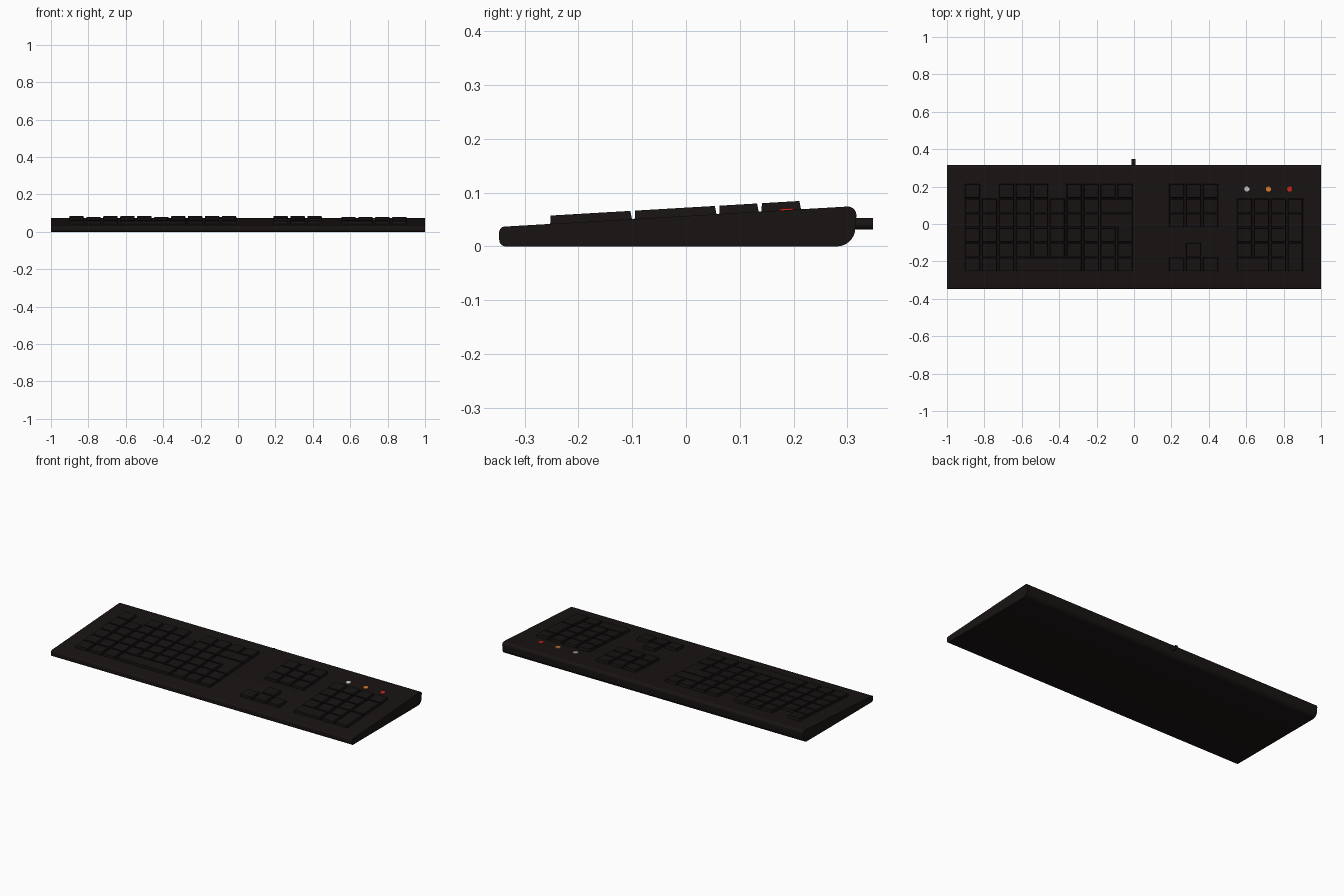
import bpy, bmesh, math
from mathutils import Vector, Matrix

if "Cube" in bpy.data.objects:
    bpy.data.objects.remove(bpy.data.objects["Cube"])

PITCH_X, PITCH_Y = 0.0907, 0.0785     # key spacing
GAP_X, GAP_Y = 0.0085, 0.004
TOP_Y = 0.2165                        # back edge of the function row
SLOPE = 0.0585


def deck(y):
    """Height of the sloping top surface."""
    return 0.0365 + SLOPE * (y + 0.34)


def material(name, rgb):
    m = bpy.data.materials.new(name)
    m.diffuse_color = (*rgb, 1)
    m.use_nodes = True
    m.node_tree.nodes["Principled BSDF"].inputs["Base Color"].default_value = m.diffuse_color
    return m


def finish(bm, name, mat, smooth=None):
    bmesh.ops.recalc_face_normals(bm, faces=bm.faces)
    me = bpy.data.meshes.new(name)
    bm.to_mesh(me)
    bm.free()
    ob = bpy.data.objects.new(name, me)
    bpy.context.collection.objects.link(ob)
    me.materials.append(mat)
    if smooth:
        bpy.ops.object.select_all(action='DESELECT')
        bpy.context.view_layer.objects.active = ob
        ob.select_set(True)
        bpy.ops.object.shade_smooth_by_angle(angle=math.radians(smooth))
    return ob


def rounded(corners, steps=8):
    """Round each (y, z, radius) corner of a profile with an arc."""
    pts = []
    n = len(corners)
    for i, (y, z, r) in enumerate(corners):
        p = Vector((y, z))
        a = (Vector(corners[i - 1][:2]) - p).normalized()
        b = (Vector(corners[(i + 1) % n][:2]) - p).normalized()
        half = a.angle(b) / 2
        centre = p + (a + b).normalized() * r / math.sin(half)
        s = p + a * r / math.tan(half) - centre
        e = p + b * r / math.tan(half) - centre
        for k in range(steps + 1):
            d = s.lerp(e, k / steps).normalized() * r
            pts.append(centre + d)
    return pts


black = material("case_black", (0.0100, 0.0068, 0.0068))
key_black = material("key_black", (0.0088, 0.0064, 0.0064))

# Case: rounded wedge profile extruded along x
profile = rounded([(-0.347, 0, 0.012), (0.312, 0, 0.034),
                   (0.318, deck(0.318), 0.016), (-0.347, deck(-0.347), 0.010)])
bm = bmesh.new()
face = bm.faces.new([bm.verts.new((-1, p.x, p.y)) for p in profile])
ext = bmesh.ops.extrude_face_region(bm, geom=[face])
bmesh.ops.translate(bm, vec=(2, 0, 0),
                    verts=[v for v in ext["geom"] if isinstance(v, bmesh.types.BMVert)])
finish(bm, "case", black, 35)


def add_key(bm, x0, outline):
    """Tapered cap from a counter-clockwise right-angled outline in key units."""
    pts = [Vector(p) for p in outline]
    n = len(pts)
    low, high = [], []
    for i, p in enumerate(pts):
        inward = Vector((0, 0))
        for q in (p - pts[i - 1], pts[(i + 1) % n] - p):
            d = q.normalized()
            inward += Vector((-d.y, d.x))
        base = Vector((x0 + p.x * PITCH_X + inward.x * GAP_X / 2,
                       TOP_Y - PITCH_Y * (1 - p.y) + inward.y * GAP_Y / 2))
        top = base + Vector((inward.x * 0.004, -0.004 if inward.y < 0 else 0.001))
        low.append(bm.verts.new((base.x, base.y, deck(base.y) - 0.004)))
        high.append(bm.verts.new((top.x, top.y, deck(top.y) + 0.0155)))
    bm.faces.new(high)
    bm.faces.new(low[::-1])
    for i in range(n):
        j = (i + 1) % n
        bm.faces.new((low[i], low[j], high[j], high[i]))


def box(col, row, w=1, h=1):
    """Outline with its back-left corner at column, row (rows run forward)."""
    return [(col, 1 - row - h), (col + w, 1 - row - h), (col + w, 1 - row), (col, 1 - row)]


def key_block(name, x0, outlines):
    bm = bmesh.new()
    for o in outlines:
        add_key(bm, x0, o)
    finish(bm, name, key_black)


# Main typing block, with wide keys and an L-shaped enter key
main = [box(c, 0) for c in (0, 2, 3, 4, 6, 7, 8, 9)]
main += [box(c, 1) for c in range(8)] + [box(8, 1, 2)]
main += [box(c, 2) for c in range(8)] + [box(c, 3) for c in range(9)]
main += [[(8, -2), (9, -2), (9, -3), (10, -3), (10, -1), (8, -1)]]
main += [box(c, 4) for c in range(10)]
main += [box(c, 5) for c in (0, 1, 2, 7, 8, 9)] + [box(3, 5, 4)]
key_block("typing_keys", -0.909, main)

# Navigation keys and arrows
nav = [box(c, r) for r in (0, 1, 2) for c in range(3)]
nav += [box(1, 4)] + [box(c, 5) for c in range(3)]
key_block("navigation_keys", 0.183, nav)

# Number pad
pad = [box(c, 1) for c in range(4)]
pad += [box(c, r) for r in (2, 3, 4) for c in range(3)]
pad += [box(3, 2, 1, 2), box(3, 4, 1, 2), box(0, 5, 2), box(2, 5)]
key_block("number_pad_keys", 0.545, pad)

# Indicator lights lying on the sloping deck
tilt = Matrix.Rotation(math.atan(SLOPE), 4, 'X')
for name, x, rgb in (("white", 0.603, (0.6, 0.6, 0.6)),
                     ("orange", 0.719, (0.70, 0.20, 0.03)),
                     ("red", 0.832, (0.60, 0.02, 0.01))):
    bm = bmesh.new()
    bmesh.ops.create_cone(bm, cap_ends=True, segments=24, radius1=0.015, radius2=0.014,
                          depth=0.006,
                          matrix=Matrix.Translation((x, 0.187, deck(0.187))) @ tilt)
    finish(bm, name + "_light", material(name + "_glow", rgb), 40)

# Cable stub at the back
bm = bmesh.new()
bmesh.ops.create_cone(bm, cap_ends=True, segments=24, radius1=0.011, radius2=0.011, depth=0.047,
                      matrix=Matrix.Translation((-0.002, 0.3235, 0.042)) @ Matrix.Rotation(math.pi / 2, 4, 'X'))
finish(bm, "cable", black, 40)
